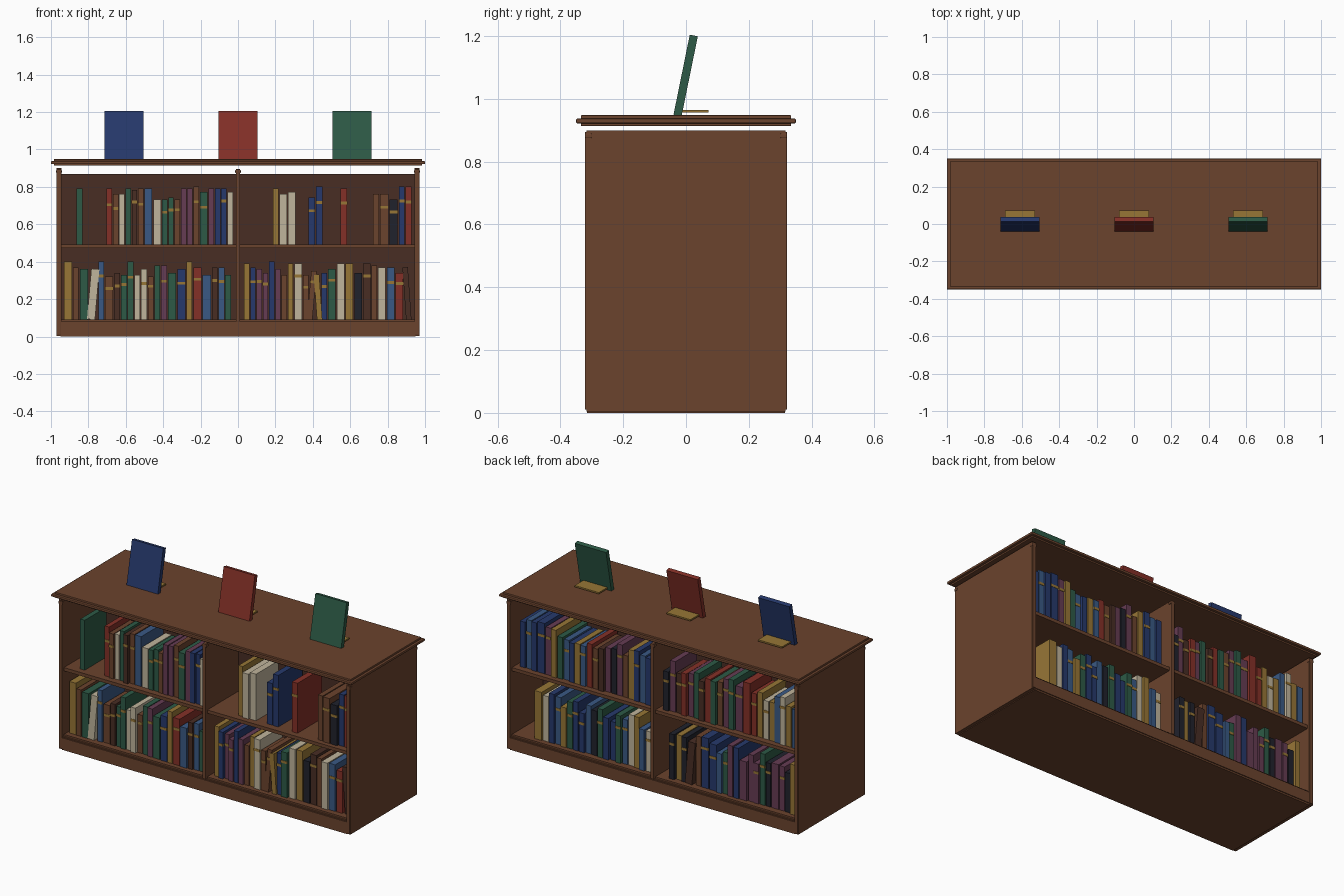
import bpy, bmesh, math, random
from mathutils import Matrix, Vector

if "Cube" in bpy.data.objects:
    bpy.data.objects.remove(bpy.data.objects["Cube"])

random.seed(7)

# Flat colours: key letter -> (name, sRGB)
PALETTE = {
    "w": ("walnut wood", (0x6B, 0x43, 0x2D)), "d": ("dark wood", (0x48, 0x2D, 0x24)),
    "n": ("navy", (0x26, 0x39, 0x6C)), "r": ("red", (0x84, 0x30, 0x27)),
    "g": ("green", (0x2D, 0x5A, 0x46)), "o": ("gold", (0x97, 0x76, 0x36)),
    "c": ("cream", (0xC0, 0xB5, 0x9C)), "s": ("steel blue", (0x3A, 0x59, 0x84)),
    "p": ("plum", (0x66, 0x3C, 0x53)), "k": ("near black", (0x20, 0x22, 0x2C)),
}
KEYS = list(PALETTE)
MATS = []
for name, rgb in PALETTE.values():
    m = bpy.data.materials.new(name)
    lin = [((v / 255 + 0.055) / 1.055) ** 2.4 for v in rgb]
    m.diffuse_color = (*lin, 1)
    m.use_nodes = True
    m.node_tree.nodes["Principled BSDF"].inputs["Base Color"].default_value = m.diffuse_color
    MATS.append(m)


def add_box(bm, lo, hi, key, xform=Matrix()):
    """Box between two corners, coloured by palette key."""
    lo, hi = Vector(lo), Vector(hi)
    mat = xform @ Matrix.Translation((lo + hi) / 2) @ Matrix.Diagonal((*(hi - lo), 1))
    verts = bmesh.ops.create_cube(bm, size=1, matrix=mat)["verts"]
    for f in {f for v in verts for f in v.link_faces}:
        f.material_index = KEYS.index(key)


def finish(bm, name, bevel=0):
    me = bpy.data.meshes.new(name)
    bm.to_mesh(me)
    bm.free()
    for m in MATS:
        me.materials.append(m)
    ob = bpy.data.objects.new(name, me)
    bpy.context.collection.objects.link(ob)
    if bevel:
        mod = ob.modifiers.new("bevel", "BEVEL")
        mod.width, mod.segments = bevel, 2
    return ob


def box(name, lo, hi, key="w", bevel=0):
    bm = bmesh.new()
    add_box(bm, lo, hi, key)
    return finish(bm, name, bevel)


# Case
box("plinth", (-0.95, -0.315, 0.0), (0.95, 0.315, 0.08))
box("bottom_board", (-0.95, -0.305, 0.08), (0.95, 0.305, 0.09))
box("middle_shelf", (-0.95, -0.305, 0.472), (0.95, 0.305, 0.492))
box("back_panel", (-0.95, -0.01, 0.09), (0.95, 0.01, 0.87), "d")
box("centre_divider", (-0.009, -0.305, 0.09), (0.009, 0.305, 0.895))
for s, side in ((-1, "left"), (1, "right")):
    xs = sorted((s * 0.945, s * 0.97))
    box(side + "_side_panel", (xs[0], -0.317, 0.004), (xs[1], 0.317, 0.9))

# Upright trims with small caps, plinth trims, on both faces
for s, face in ((-1, "front"), (1, "back")):
    for x, spot in ((-0.957, "left"), (0, "centre"), (0.957, "right")):
        z0 = 0.08 if x == 0 else 0.01
        ys = sorted((s * 0.3, s * 0.322))
        box(f"{face}_{spot}_trim", (x - 0.011, ys[0], z0), (x + 0.011, ys[1], 0.895), bevel=0.003)
        box(f"{face}_{spot}_trim_cap", (x - 0.015, ys[0], 0.875), (x + 0.015, ys[1], 0.89), bevel=0.003)
    ys = sorted((s * 0.31, s * 0.32))
    box(face + "_plinth_trim", (-0.965, ys[0], 0.01), (0.965, ys[1], 0.075))

# Table top with a moulded edge bead
box("top_board", (-0.985, -0.335, 0.913), (0.985, 0.335, 0.948), bevel=0.003)
box("top_edge_bead", (-1.0, -0.35, 0.922), (1.0, 0.35, 0.937), bevel=0.004)

# Books: letters are colours, capitals are thick, > and < lean the book before.
# Spans run left to right as seen from that face.
LOW, HIGH = 0.09, 0.492
RUNS = [
    ("front_upper_single", 1, HIGH, -0.865, -0.83, "g", [30]),
    ("front_upper_left", 1, HIGH, -0.705, -0.025, "rwcgdwSCggwppwGpnnc",
     [30, 27, 27, 30, 29, 30, 30, 24, 24, 25, 24, 30, 30, 31, 28, 30, 30, 30, 28]),
    ("front_upper_cream", 1, HIGH, 0.185, 0.31, "oCC", [30, 27, 28]),
    ("front_upper_navy", 1, HIGH, 0.375, 0.455, "nn", [25, 31]),
    ("front_upper_red", 1, HIGH, 0.545, 0.587, "r", [30]),
    ("front_upper_right", 1, HIGH, 0.72, 0.93, "wWKnr", [27, 27, 24, 31, 31]),
    ("front_lower_left", 1, LOW, -0.935, -0.035, "OwGC>sWdggccwgpGNoRSdsg",
     [31, 28, 27, 27, 31, 23, 25, 24, 31, 24, 27, 23, 29, 29, 25, 27, 31, 28, 24, 28, 28, 24]),
    ("front_lower_right", 1, LOW, 0.03, 0.92, "onppnpwoCww>o<nGCOKDwCSRd<",
     [30, 28, 27, 25, 31, 27, 24, 30, 30, 24, 26, 24, 25, 27, 30, 30, 25, 30, 29, 28, 28, 25, 28]),
    ("back_upper_left", -1, HIGH, -0.92, -0.04, "nsnNpogsnosrwdpkpwonsn", None),
    ("back_upper_right", -1, HIGH, 0.04, 0.935, "kpdrpgdrgwpgPRrocoscos", None),
    ("back_lower_left", -1, LOW, -0.82, -0.04, "Ocnsognnskgnngscosc", None),
    ("back_lower_right", -1, LOW, 0.08, 0.92, "kokD>wNNsgpnPppgkPpko", None),
]
for name, s, z, x0, x1, row, heights in RUNS:
    books = []
    for ch in row:
        if ch in "<>":
            books[-1][1] = math.radians(5 if ch == ">" else -4)
        else:
            books.append([ch, 0])
    unit = (x1 - x0) / sum(1.4 if b[0].isupper() else 1 for b in books)
    turn = Matrix.Rotation(0 if s == 1 else math.pi, 4, "Z")
    bm, x = bmesh.new(), x0
    for i, (ch, lean) in enumerate(books):
        slot = unit * (1.4 if ch.isupper() else 1)
        w = slot * 0.43
        h = heights[i] / 100 if heights else random.uniform(0.23, 0.31)
        yf = -random.uniform(0.262, 0.28)
        yb = yf + random.uniform(0.2, 0.24)
        xf = (turn @ Matrix.Translation((x + slot / 2 - math.sin(lean) * h / 2, 0, z + abs(math.sin(lean)) * w))
              @ Matrix.Rotation(lean, 4, "Y"))
        add_box(bm, (-w, yf, 0), (w, yb, h), ch.lower(), xf)
        if ch not in "oO" and random.random() < 0.55:   # gold band on the spine
            zb = h * random.uniform(0.68, 0.76)
            add_box(bm, (-w - 0.0005, yf - 0.002, zb), (w + 0.0005, yf + 0.004, zb + 0.015), "o", xf)
        x += slot
    finish(bm, "books_" + name)

# Three display books leaning on gold stands
for x, key in ((-0.61, "n"), (0, "r"), (0.61, "g")):
    tone = PALETTE[key][0]
    bm = bmesh.new()
    tilt = Matrix.Translation((x, -0.027, 0.947)) @ Matrix.Rotation(math.radians(-11.5), 4, "X")
    add_box(bm, (-0.104, -0.013, 0), (0.104, 0.013, 0.26), key, tilt)
    finish(bm, tone + "_display_book")
    box(tone + "_display_stand", (x - 0.08, -0.02, 0.956), (x + 0.08, 0.072, 0.965), "o")
